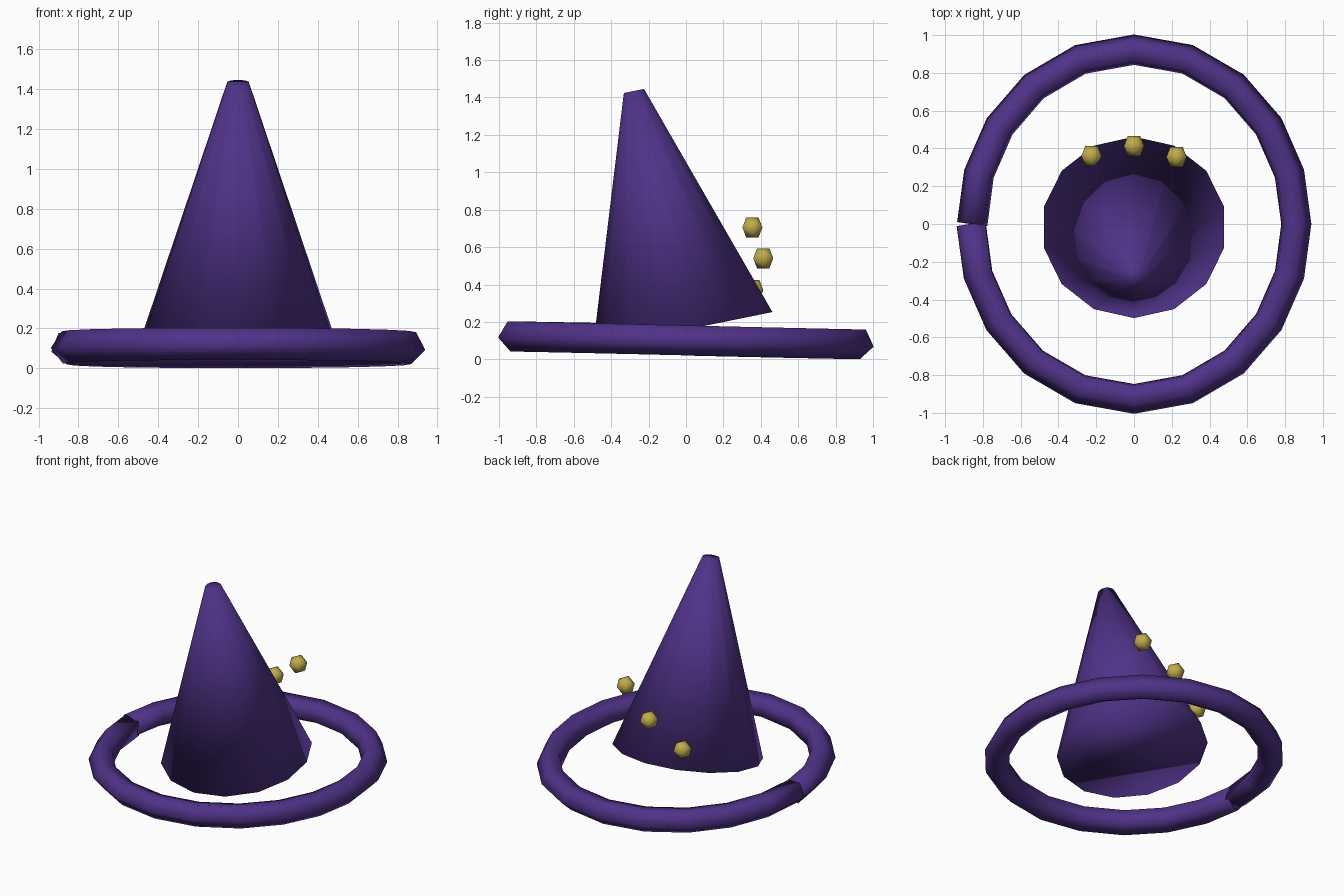
import bpy, bmesh
from math import sin, cos, pi, radians
from mathutils import Vector, Matrix

if "Cube" in bpy.data.objects:
    bpy.data.objects.remove(bpy.data.objects["Cube"])


def material(name, color):
    m = bpy.data.materials.new(name)
    m.diffuse_color = (*color, 1)
    m.use_nodes = True
    m.node_tree.nodes["Principled BSDF"].inputs["Base Color"].default_value = m.diffuse_color
    return m


def finish(name, bm, mat):
    bmesh.ops.recalc_face_normals(bm, faces=bm.faces[:])
    for f in bm.faces:
        f.smooth = True
    me = bpy.data.meshes.new(name)
    bm.to_mesh(me)
    bm.free()
    me.materials.append(mat)
    ob = bpy.data.objects.new(name, me)
    bpy.context.collection.objects.link(ob)
    return ob


def loft(name, rings, mat):
    """Skin a list of point rings and cap both ends."""
    bm = bmesh.new()
    loops = [[bm.verts.new(p) for p in ring] for ring in rings]
    n = len(loops[0])
    for a, b in zip(loops, loops[1:]):
        for i in range(n):
            j = (i + 1) % n
            bm.faces.new((a[i], a[j], b[j], b[i]))
    bm.faces.new(loops[0])
    bm.faces.new(loops[-1])
    return finish(name, bm, mat)


purple = material("purple_felt", (0.08, 0.032, 0.245))
gold = material("gold", (0.52, 0.41, 0.07))

# Crown: 14-sided cone leaning backwards over the brim
lean = Matrix.Translation((0, -0.018, 0.155)) @ Matrix.Rotation(radians(11.5), 4, 'X')
crown = [[lean @ Vector((r * sin(2 * pi * i / 14), r * cos(2 * pi * i / 14), h))
          for i in range(14)] for r, h in ((0.49, 0), (0.055, 1.306))]
loft("crown", crown, purple)

# Brim: five-sided tube swept round a slightly oval, tilted path, ends meeting at the left
path = []
for k in range(21):
    a = pi + 2 * pi * k / 20
    r = 0.8875 - 0.0325 * cos(2 * a)
    path.append(Vector((r * cos(a), r * sin(a), 0.105 - 0.02 * sin(a))))
brim = []
for k, c in enumerate(path):
    tangent = (path[min(k + 1, 20)] - path[max(k - 1, 0)]).normalized()
    out = tangent.cross(Vector((0, 0, 1))).normalized()
    up = out.cross(tangent)
    twist = -radians(2 + 13 * k / 20)
    brim.append([c + 0.085 * (out * cos(twist + 2 * pi * i / 5) + up * sin(twist + 2 * pi * i / 5))
                 for i in range(5)])
loft("brim", brim, purple)

# Studs: three small twenty-sided beads rising across the back
phi = (1 + 5 ** 0.5) / 2
for n, centre in enumerate(((-0.225, 0.36, 0.37), (0, 0.413, 0.54), (0.225, 0.355, 0.705))):
    bm = bmesh.new()
    for s in (-1, 1):
        for t in (-phi, phi):
            for p in ((0, s, t), (s, t, 0), (t, 0, s)):
                bm.verts.new(Vector(centre) + Vector(p) * 0.033)
    bmesh.ops.convex_hull(bm, input=bm.verts[:])
    finish(f"stud_{n + 1}", bm, gold)
